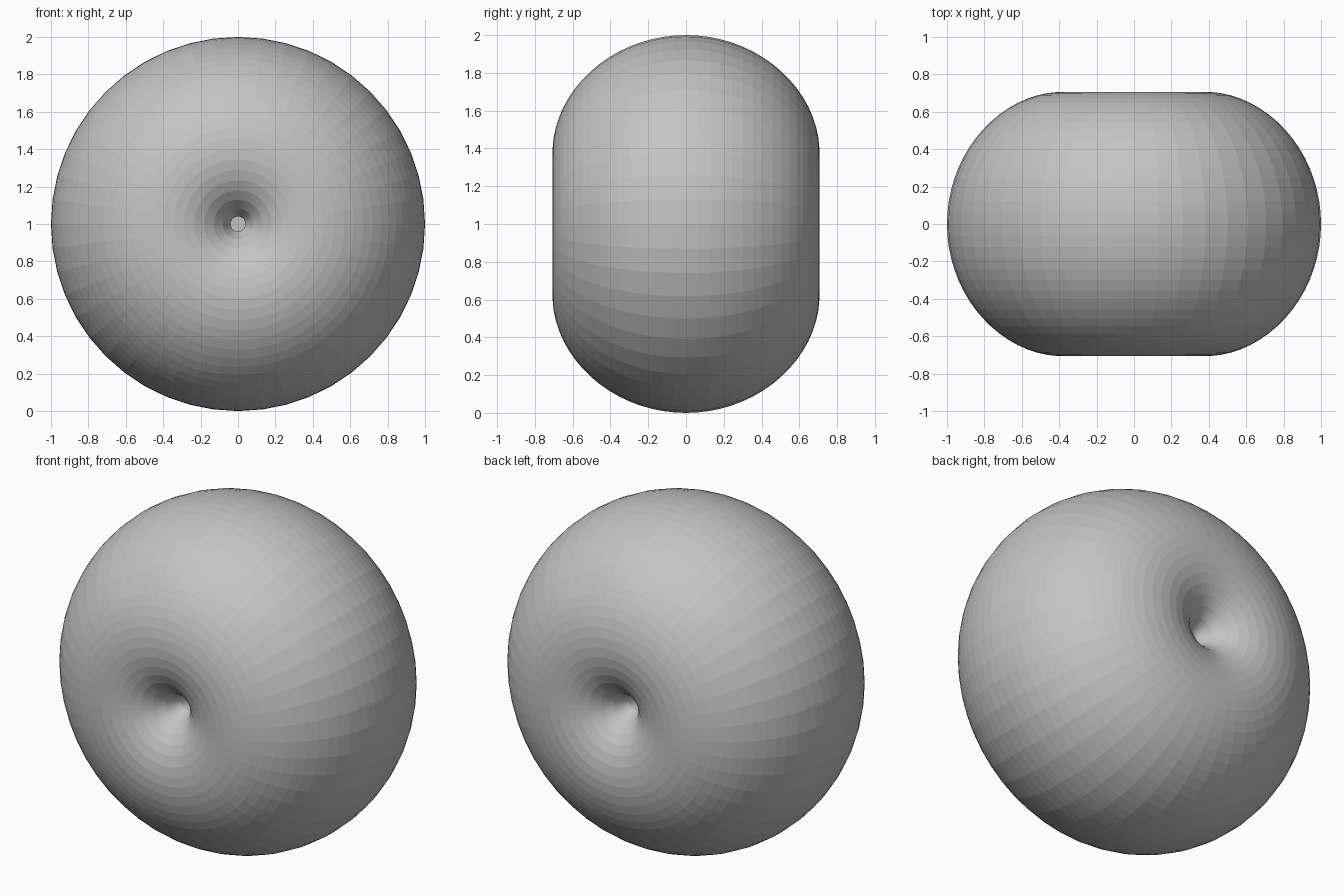
import bpy, bmesh, math
from mathutils import Vector

if "Cube" in bpy.data.objects:
    bpy.data.objects.remove(bpy.data.objects["Cube"])

# one plain grey for the whole body
grey = bpy.data.materials.new("plain_grey")
grey.diffuse_color = (0.55, 0.55, 0.55, 1.0)
grey.use_nodes = True
grey.node_tree.nodes["Principled BSDF"].inputs["Base Color"].default_value = grey.diffuse_color

SEGMENTS, STEPS = 48, 24
POWER = 0.295          # controls how tightly the dimple pinches
NECK = 0.04            # radius of the narrow neck in the middle


def outline():
    """Half section (radius, depth): outer rim, over the lip, down the dimple."""
    start = math.asin(NECK ** (1 / (1 + POWER)))
    pts = []
    for i in range(STEPS + 1):
        a = math.pi / 2 + (start - math.pi / 2) * i / STEPS
        rho = math.sin(a) ** POWER
        pts.append((rho * math.sin(a), rho * math.cos(a)))
    # neck wall and its floor
    return pts + [(NECK, 0.25), (NECK, 0.04), (0.0, 0.04)]


# dimpled ball: the section turned around the y axis, on both sides
bm = bmesh.new()
for side in (1, -1):
    verts = [bm.verts.new((r, side * y, 0)) for r, y in outline()]
    edges = [bm.edges.new(pair) for pair in zip(verts, verts[1:])]
    bmesh.ops.spin(bm, geom=verts + edges, cent=(0, 0, 0), axis=(0, 1, 0),
                   angle=2 * math.pi, steps=SEGMENTS)
bmesh.ops.remove_doubles(bm, verts=bm.verts, dist=0.0005)
bmesh.ops.recalc_face_normals(bm, faces=bm.faces)
bmesh.ops.translate(bm, verts=bm.verts, vec=Vector((0, 0, 1)))

mesh = bpy.data.meshes.new("dimpled_ball")
bm.to_mesh(mesh)
bm.free()
mesh.materials.append(grey)
body = bpy.data.objects.new("dimpled_ball", mesh)
bpy.context.collection.objects.link(body)
